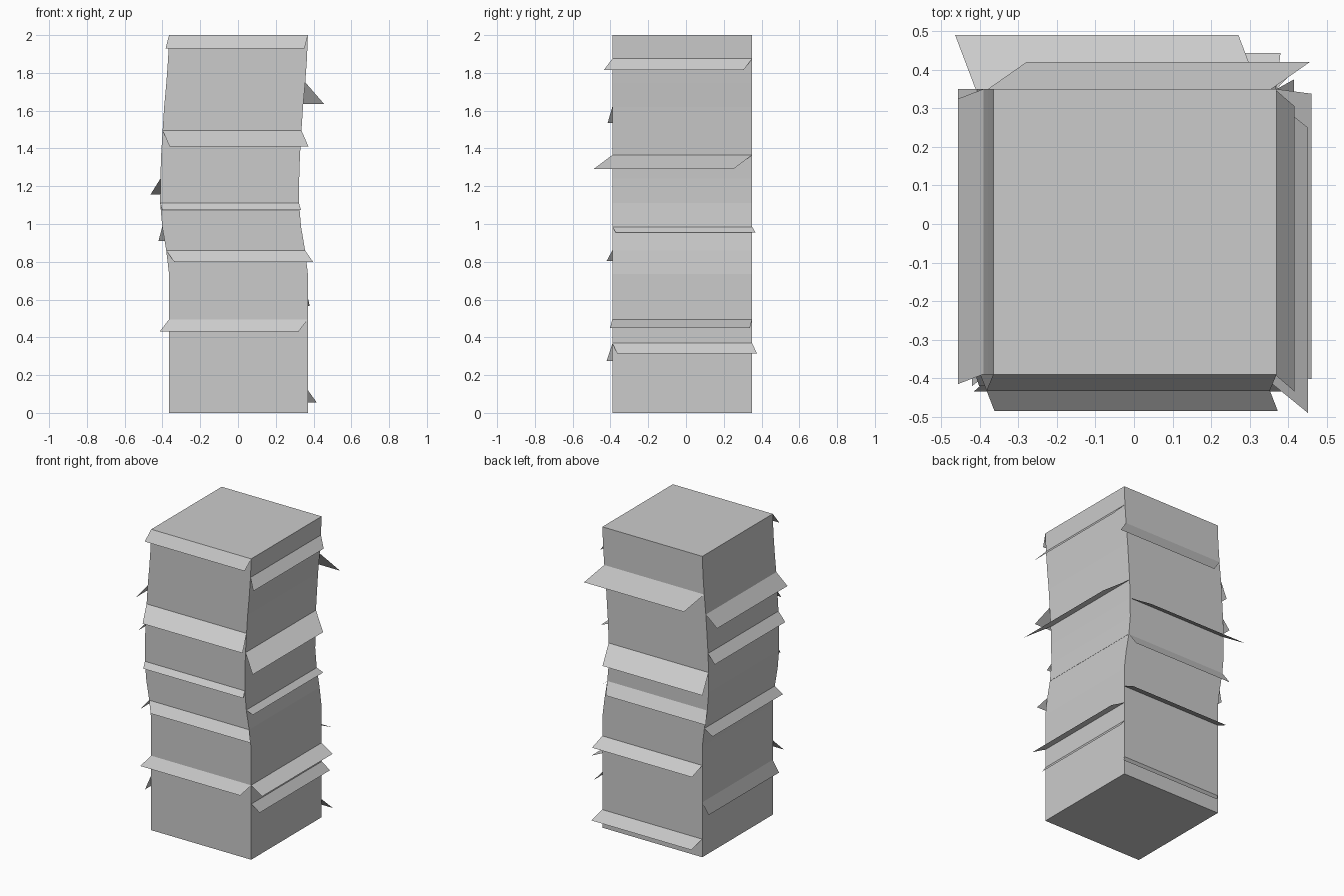
import bpy

if "Cube" in bpy.data.objects:
    bpy.data.objects.remove(bpy.data.objects["Cube"])

X0, X1, Y0, Y1 = -0.365, 0.37, -0.39, 0.35
# sideways sway of the trunk: (height, x shift)
SWAY = [(0, 0), (0.735, 0), (0.86, -0.015), (0.985, -0.036), (1.11, -0.047),
        (1.24, -0.046), (1.365, -0.042), (1.495, -0.034), (1.62, -0.026),
        (1.75, -0.014), (1.875, -0.005), (2, 0)]


def shift(z):
    for (z0, s0), (z1, s1) in zip(SWAY, SWAY[1:]):
        if z <= z1:
            return s0 + (s1 - s0) * (z - z0) / (z1 - z0)
    return 0


def make(name, verts, faces):
    me = bpy.data.meshes.new(name)
    me.from_pydata(verts, [], faces)
    me.update()
    ob = bpy.data.objects.new(name, me)
    bpy.context.collection.objects.link(ob)


# square swaying trunk
verts, faces = [], [(3, 2, 1, 0)]
for z, s in SWAY:
    verts += [(X0 + s, Y0, z), (X1 + s, Y0, z), (X1 + s, Y1, z), (X0 + s, Y1, z)]
for i in range(len(SWAY) - 1):
    for k in range(4):
        a, b = 4 * i + k, 4 * i + (k + 1) % 4
        faces.append((a, b, b + 4, a + 4))
n = 4 * (len(SWAY) - 1)
faces.append((n, n + 1, n + 2, n + 3))
make("trunk", verts, faces)

# thin bark flaps per side: (top z, bottom z, outward depth, skew along the face)
FLAPS = {
    "front": [(2.0, 1.93, 0.043, -0.018), (1.495, 1.41, 0.095, 0.037),
              (1.11, 1.075, 0.03, 0.01), (0.86, 0.80, 0.045, 0.042),
              (0.495, 0.43, 0.044, -0.05)],
    "right": [(1.875, 1.815, 0.052, -0.045), (1.365, 1.29, 0.123, -0.1),
              (0.985, 0.955, 0.035, 0.018), (0.495, 0.45, 0.09, -0.012),
              (0.37, 0.315, 0.045, 0.025)],
    "back": [(1.75, 1.635, 0.07, 0.1), (1.24, 1.155, 0.14, -0.053),
             (0.985, 0.91, 0.045, -0.02), (0.61, 0.565, 0.094, 0.01),
             (0.12, 0.055, 0.05, 0.047)],
    "left": [(1.62, 1.535, 0.065, -0.025), (1.365, 1.305, 0.05, 0.0),
             (0.86, 0.805, 0.04, -0.03), (0.365, 0.275, 0.025, -0.03)],
}
for side, flaps in FLAPS.items():
    for i, (zt, zb, d, k) in enumerate(flaps):
        l, r = X0 + shift(zt), X1 + shift(zt)
        if side == "front":
            v = [(l, Y0, zt), (l + k, Y0 - d, zb), (r + k, Y0 - d, zb), (r, Y0, zt)]
        elif side == "back":
            v = [(r, Y1, zt), (r + k, Y1 + d, zb), (l + k, Y1 + d, zb), (l, Y1, zt)]
        elif side == "right":
            v = [(r, Y0, zt), (r + d, Y0 + k, zb), (r + d, Y1 + k, zb), (r, Y1, zt)]
        else:
            v = [(l, Y1, zt), (l - d, Y1 + k, zb), (l - d, Y0 + k, zb), (l, Y0, zt)]
        make(f"{side}_bark_flap_{i + 1}", v, [(0, 1, 2, 3)])
